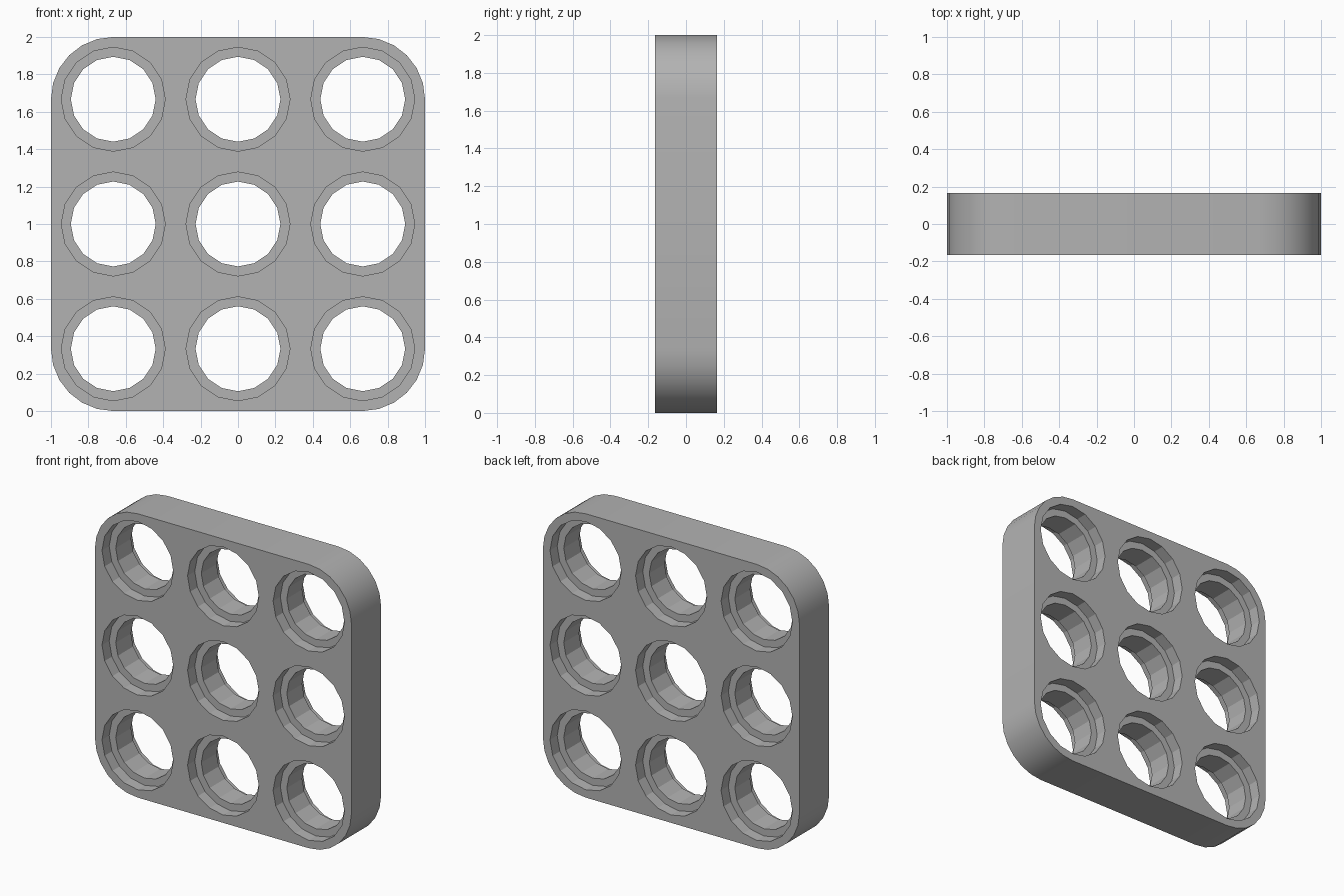
import bpy, bmesh, math
from mathutils import Matrix

cube = bpy.data.objects.get("Cube")
if cube:
    bpy.data.objects.remove(cube, do_unlink=True)

HALF = 0.165      # half thickness
PITCH = 0.667     # hole spacing
RECESS = 0.08     # counterbore depth

grey = bpy.data.materials.new("light grey")
grey.use_nodes = True
grey.diffuse_color = (0.45, 0.45, 0.45, 1)
grey.node_tree.nodes["Principled BSDF"].inputs["Base Color"].default_value = (0.45, 0.45, 0.45, 1)


def finish(name, bm):
    bmesh.ops.recalc_face_normals(bm, faces=bm.faces)
    mesh = bpy.data.meshes.new(name)
    bm.to_mesh(mesh)
    bm.free()
    mesh.materials.append(grey)
    obj = bpy.data.objects.new(name, mesh)
    bpy.context.collection.objects.link(obj)
    return obj


def drill(bm, radius, depth, x, y, z, sides=16):
    turn = Matrix.Rotation(math.pi / 2, 4, 'X')
    bmesh.ops.create_cone(bm, cap_ends=True, segments=sides, radius1=radius,
                          radius2=radius, depth=depth,
                          matrix=Matrix.Translation((x, y, z)) @ turn)


def cut(target, cutter):
    mod = target.modifiers.new(cutter.name, 'BOOLEAN')
    mod.operation = 'DIFFERENCE'
    mod.solver = 'EXACT'
    mod.object = cutter
    bpy.context.view_layer.objects.active = target
    bpy.ops.object.modifier_apply(modifier=mod.name)
    bpy.data.objects.remove(cutter, do_unlink=True)


# Slab with rounded corners
bm = bmesh.new()
outline = []
for i in range(4):
    start = i * math.pi / 2
    cx = PITCH / 2 * 2 * (1 if i in (0, 3) else -1)
    cz = PITCH * (1 if i in (0, 1) else -1)
    for k in range(7):
        a = start + k * math.pi / 12
        outline.append(bm.verts.new((cx + 0.333 * math.cos(a), -HALF,
                                     1 + cz + 0.333 * math.sin(a))))
face = bm.faces.new(outline)
grown = bmesh.ops.extrude_face_region(bm, geom=[face])["geom"]
bmesh.ops.translate(bm, vec=(0, 2 * HALF, 0),
                    verts=[v for v in grown if isinstance(v, bmesh.types.BMVert)])
plate = finish("perforated_plate", bm)

# Through holes and the wider recesses on both sides
holes, recesses = bmesh.new(), bmesh.new()
for i in (-1, 0, 1):
    for j in (-1, 0, 1):
        x, z = i * PITCH, 1 + j * PITCH
        drill(holes, 0.227, 1, x, 0, z)
        for side in (-1, 1):
            drill(recesses, 0.278, 2 * RECESS, x, side * HALF, z)
cut(plate, finish("hole_cutter", holes))
cut(plate, finish("recess_cutter", recesses))

bpy.ops.object.select_all(action='DESELECT')
plate.select_set(True)
bpy.context.view_layer.objects.active = plate
bpy.ops.object.shade_smooth_by_angle(angle=math.radians(20))
